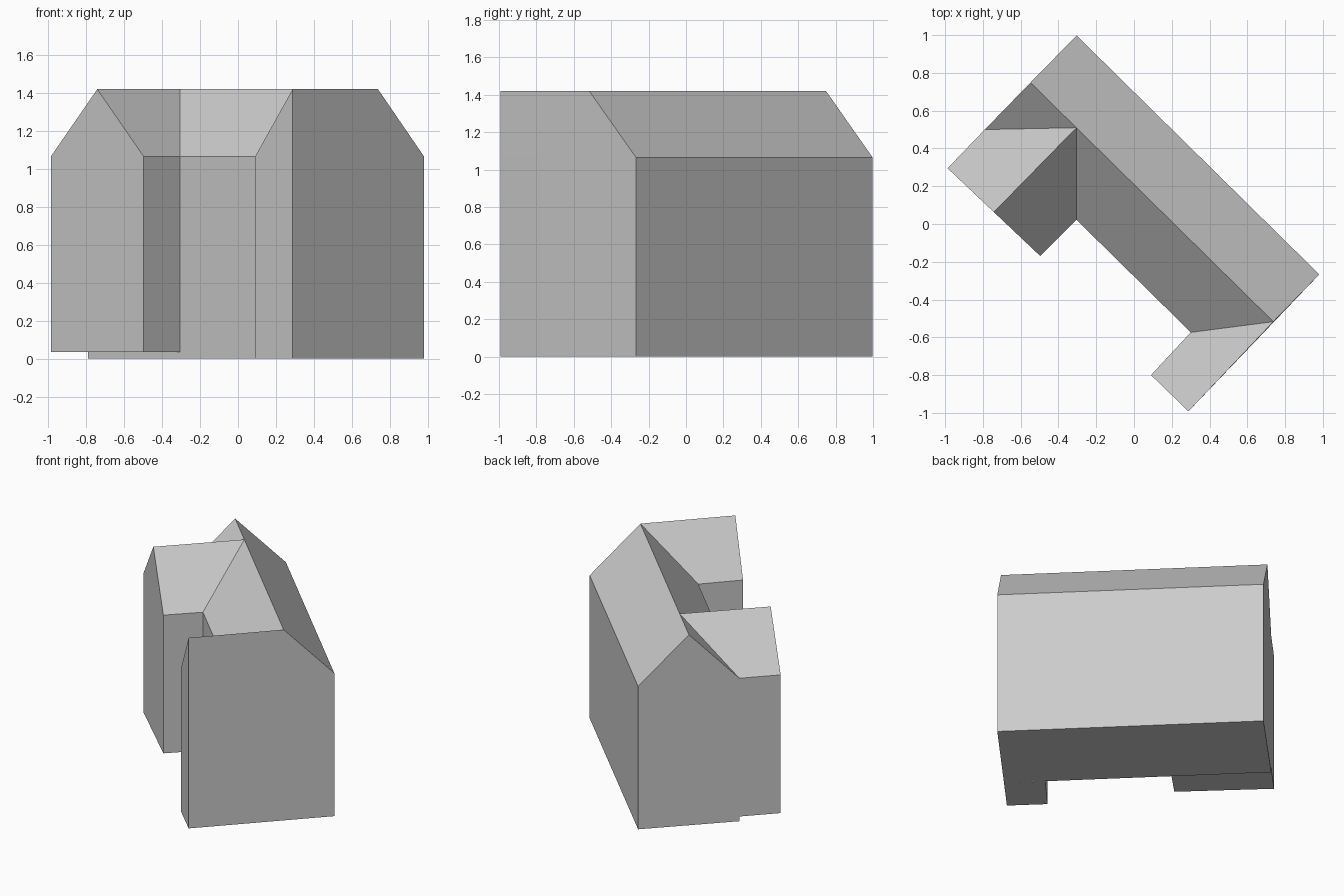
import bpy
import bmesh

cube = bpy.data.objects.get("Cube")
if cube:
    bpy.data.objects.remove(cube, do_unlink=True)

EAVE, RIDGE, STEP = 1.065, 1.42, 0.035

grey = bpy.data.materials.new("plain_grey")
grey.use_nodes = True
colour = (0.6, 0.6, 0.6, 1)
grey.diffuse_color = colour
grey.node_tree.nodes["Principled BSDF"].inputs["Base Color"].default_value = colour


def gable(side_a, ridge, side_b, base):
    """House-shaped section from three plan points."""
    return [(*side_a, base), (*side_a, EAVE), (*ridge, RIDGE),
            (*side_b, EAVE), (*side_b, base)]


def shed(high, top, low, base):
    """Half-roof section: a tall wall whose top slopes down to the low side."""
    return [(*high, base), (*high, EAVE), (*top, RIDGE),
            (*low, EAVE), (*low, base)]


def loft(name, start, end, close_end):
    """Join two matching sections into a solid with flat faces."""
    bm = bmesh.new()
    a = [bm.verts.new(p) for p in start]
    b = [bm.verts.new(p) for p in end]
    for i in range(len(a)):
        j = (i + 1) % len(a)
        bm.faces.new((a[i], a[j], b[j], b[i]))
    bm.faces.new(a)
    if close_end:
        bm.faces.new(b)
    bmesh.ops.recalc_face_normals(bm, faces=bm.faces)
    mesh = bpy.data.meshes.new(name)
    bm.to_mesh(mesh)
    bm.free()
    mesh.materials.append(grey)
    obj = bpy.data.objects.new(name, mesh)
    bpy.context.collection.objects.link(obj)


# Main hall with a gabled roof, set diagonally
west_eave = (-0.79, 0.50)
east_eave = (0.50, -0.77)
east_ridge = (0.738, -0.517)
loft("main_hall",
     gable((-0.304, 0.998), (-0.548, 0.749), west_eave, 0),
     gable((0.981, -0.267), east_ridge, east_eave, 0), True)

# Gabled wing, raised slightly; its roof runs up to the hall ridge
loft("gabled_wing",
     gable((-0.987, 0.295), (-0.742, 0.063), (-0.497, -0.169), STEP),
     gable(west_eave, (-0.305, 0.51), (-0.305, 0.022), STEP), False)

# Shed-roofed wing, flush with the end wall of the hall
corner = (0.288, -0.992)
loft("shed_wing",
     shed(corner, corner, (0.09, -0.80), 0),
     shed(east_eave, east_ridge, (0.30, -0.574), 0), False)
